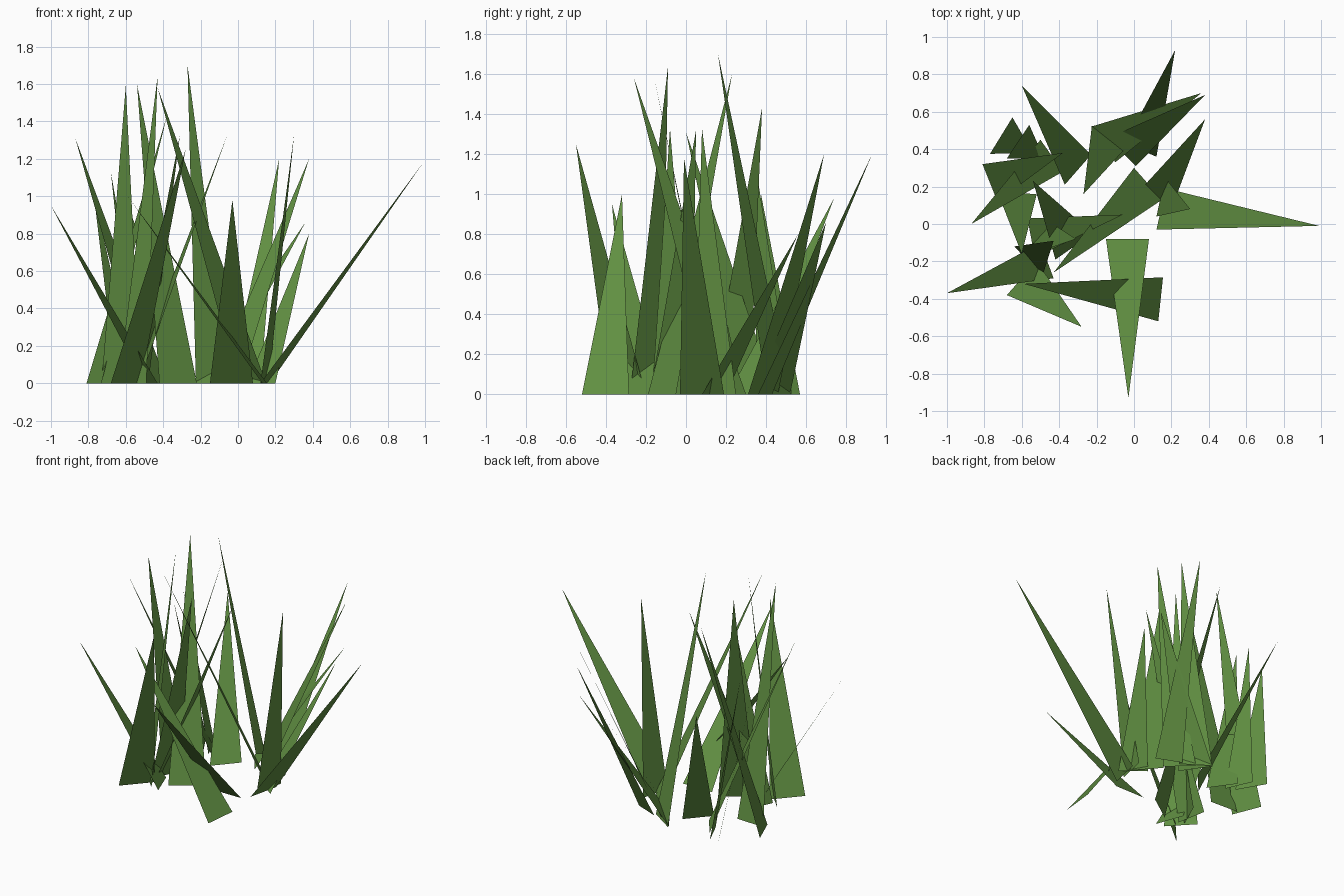
import bpy

# One grass material
mat = bpy.data.materials.new("grass_green")
mat.diffuse_color = (0.12, 0.28, 0.055, 1)

# Flat blades, each: base corner a (x,y), base corner b (x,y), tip (x,y,z)
right_group = [
    ((.12, -.03), (.17, .19), (.99, -.01, 1.18)),
    ((-.15, -.08), (.08, -.08), (-.03, -.93, .98)),
    ((.13, -.52), (.155, -.285), (-.59, -.32, 1.0)),
    ((-.05, .43), (.12, .36), (.22, .93, 1.2)),
    ((-.23, .52), (-.10, .33), (.36, .70, .86)),
    ((-.14, .46), (.01, .31), (.38, .69, 1.2)),
    ((.05, .20), (.20, .08), (.38, .56, .8)),
    ((.12, .04), (.165, .25), (.30, .08, 1.33)),
    ((.0, .30), (.15, .13), (-.43, -.26, 1.58)),
    ((-.225, .525), (-.045, .405), (-.27, .16, 1.70)),
]
left_group = [
    ((-.43, -.29), (-.50, -.10), (-1.0, -.37, .95)),
    ((-.68, -.38), (-.52, -.20), (-.28, -.55, 1.25)),
    ((-.57, .03), (-.53, -.18), (-.06, .05, 1.32)),
    ((-.42, -.19), (-.22, -.05), (-.54, .23, 1.6)),
    ((-.64, -.12), (-.49, -.28), (-.43, -.09, 1.64)),
    ((-.57, -.17), (-.48, .03), (-.31, -.08, 1.33)),
    ((-.73, .17), (-.52, .16), (-.60, -.16, 1.59)),
    ((-.50, .45), (-.38, .28), (-.87, 0, 1.31)),
    ((-.81, .32), (-.73, .12), (-.38, .38, 1.43)),
    ((-.65, .57), (-.54, .38), (-.77, .375, 1.0)),
    ((-.56, .53), (-.48, .35), (-.68, .35, 1.13)),
    ((-.37, .21), (-.23, .37), (-.60, .74, .98)),
]


def grass_blades(name, blades):
    verts, faces = [], []
    for a, b, tip in blades:
        n = len(verts)
        verts += [(*a, 0), (*b, 0), tip]
        faces.append((n, n + 1, n + 2))
    mesh = bpy.data.meshes.new(name)
    mesh.from_pydata(verts, [], faces)
    mesh.materials.append(mat)
    bpy.context.collection.objects.link(bpy.data.objects.new(name, mesh))


grass_blades("grass_blades_right", right_group)
grass_blades("grass_blades_left", left_group)
